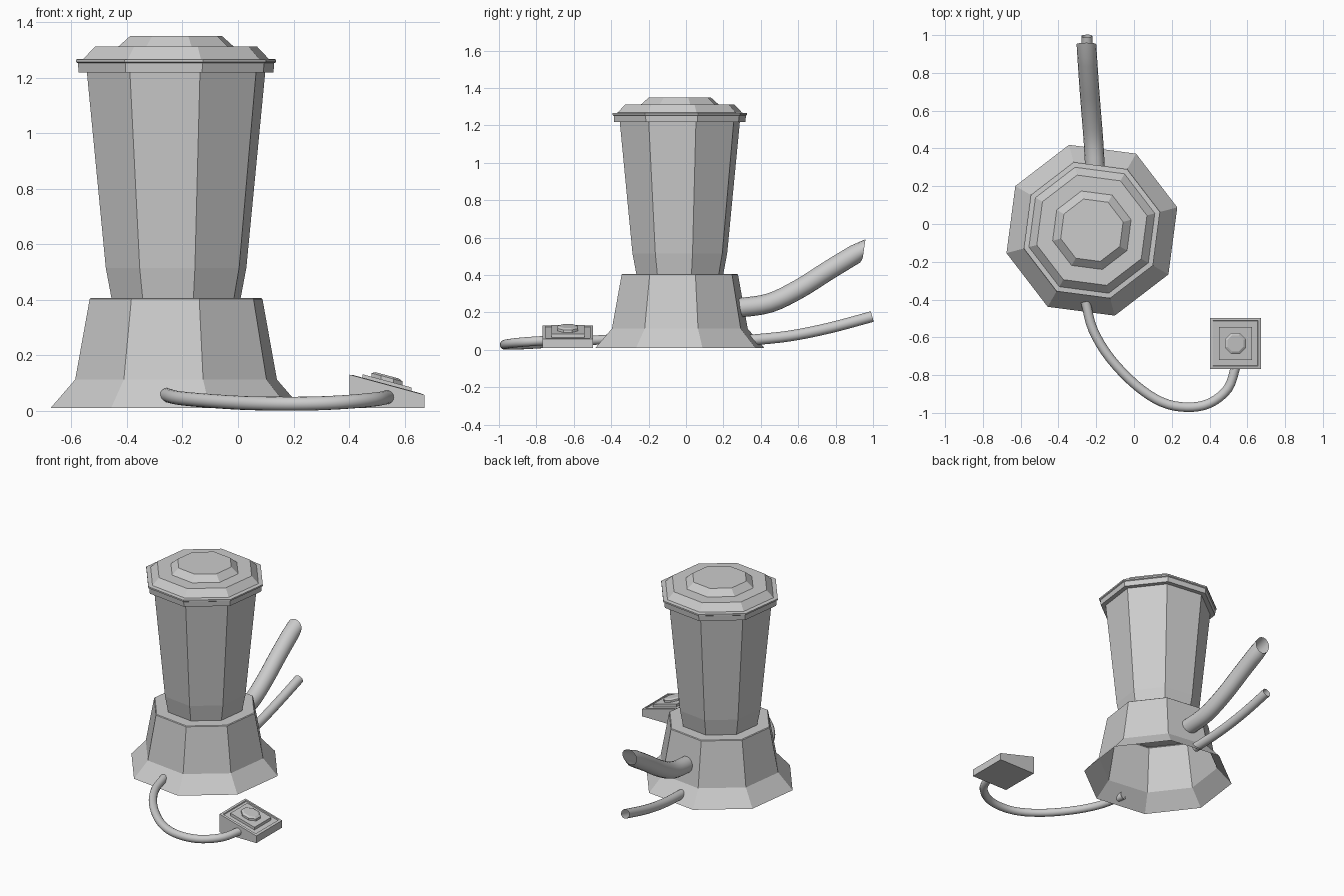
import bpy, bmesh
from math import cos, sin, pi, radians
from mathutils import Vector

if "Cube" in bpy.data.objects:
    bpy.data.objects.remove(bpy.data.objects["Cube"])

CX, CY = -0.223, -0.033   # axis of the canister


def finish(name, bm, smooth=False):
    me = bpy.data.meshes.new(name)
    bmesh.ops.recalc_face_normals(bm, faces=bm.faces)
    bm.to_mesh(me)
    bm.free()
    for p in me.polygons:
        p.use_smooth = smooth
    ob = bpy.data.objects.new(name, me)
    bpy.context.collection.objects.link(ob)
    return ob


def bridge(bm, rings):
    for a, b in zip(rings, rings[1:]):
        n = len(a)
        for i in range(n):
            bm.faces.new((a[i], a[(i + 1) % n], b[(i + 1) % n], b[i]))


def octagon(name, profile, cap_top=False, cap_bottom=False):
    """Eight-sided lathe around the canister axis; profile is (corner radius, z)."""
    bm = bmesh.new()
    rings = []
    for r, z in profile:
        angles = [radians(15 + 45 * i) for i in range(8)]
        rings.append([bm.verts.new((CX + r * cos(a), CY + r * sin(a), z)) for a in angles])
    bridge(bm, rings)
    if cap_top:
        bm.faces.new(rings[-1])
    if cap_bottom:
        bm.faces.new(rings[0])
    return finish(name, bm)


def spline(pts, steps=4):
    """Catmull-Rom points through the given path."""
    p = [Vector(q) for q in pts]
    p = [2 * p[0] - p[1]] + p + [2 * p[-1] - p[-2]]
    out = []
    for i in range(1, len(p) - 2):
        a, b, c, d = p[i - 1:i + 3]
        for k in range(steps):
            t = k / steps
            out.append(0.5 * (2 * b + (c - a) * t + (2 * a - 5 * b + 4 * c - d) * t * t
                              + (3 * b - a - 3 * c + d) * t ** 3))
    return out + [p[-2]]


def tube(name, pts, r, end_normal=None, sides=16):
    """Open tube along a path; end_normal sets a slanted cut at the far end."""
    path = spline(pts)
    bm = bmesh.new()
    rings = []
    for i, c in enumerate(path):
        t = (path[min(i + 1, len(path) - 1)] - path[max(i - 1, 0)]).normalized()
        if end_normal and i == len(path) - 1:
            t = Vector(end_normal).normalized()
        side = t.cross(Vector((0, 0, 1))).normalized()
        up = side.cross(t)
        rings.append([bm.verts.new(c + r * (side * cos(2 * pi * k / sides) + up * sin(2 * pi * k / sides)))
                      for k in range(sides)])
    bridge(bm, rings)
    return finish(name, bm, smooth=True)


# Canister: flared open base, tapered jar, stepped lid
octagon("base", [(0.468, 0.01), (0.376, 0.113), (0.322, 0.403), (0.317, 0.407), (0.22, 0.407)], cap_top=True)
octagon("jar", [(0.241, 0.407), (0.262, 0.515), (0.333, 1.225)])
octagon("lid", [(0.325, 1.218), (0.363, 1.218), (0.366, 1.252), (0.373, 1.256), (0.373, 1.266),
                (0.345, 1.268), (0.302, 1.312), (0.215, 1.312), (0.171, 1.35)], cap_top=True)

# Hoses at the back
tube("large_hose", [(-0.205, 0.27, 0.223), (-0.215, 0.445, 0.25), (-0.228, 0.607, 0.327),
                    (-0.24, 0.767, 0.428), (-0.252, 0.952, 0.54)], 0.052, (0, 1, -0.15))
tube("small_hose", [(-0.21, 0.345, 0.052), (-0.225, 0.553, 0.074), (-0.24, 0.767, 0.117),
                    (-0.25, 0.995, 0.178)], 0.029)

# Cord from base to pedal
tube("cord", [(-0.257, -0.41, 0.057), (-0.217, -0.56, 0.047), (-0.127, -0.71, 0.038),
              (0.01, -0.853, 0.029), (0.148, -0.943, 0.026), (0.28, -0.97, 0.027),
              (0.40, -0.949, 0.033), (0.498, -0.87, 0.042), (0.54, -0.75, 0.05)], 0.025)

# Foot pedal: sloped layers, each corner lifted along the slope of the top
PX, PY = 0.537, -0.632
SLOPE = -0.27


def top_z(x):
    return 0.094 + SLOPE * (x - PX)


def sloped(name, rings):
    """Layers of (corner radius, sides, height above slope or None for the floor)."""
    bm = bmesh.new()
    loops = []
    for r, n, h in rings:
        loop = []
        for i in range(n):
            a = 2 * pi * (i + 0.5) / n
            x, y = PX + r * cos(a), PY + r * sin(a)
            loop.append(bm.verts.new((x, y, 0.01 if h is None else top_z(x) + h)))
        loops.append(loop)
    bridge(bm, loops)
    bm.faces.new(loops[0])
    bm.faces.new(loops[-1])
    return finish(name, bm)


Q = 2 ** 0.5
sloped("pedal_body", [(0.135 * Q, 4, None), (0.135 * Q, 4, 0), (0.12 * Q, 4, 0.002), (0.118 * Q, 4, -0.004)])
sloped("pedal_plate", [(0.088 * Q, 4, -0.01), (0.088 * Q, 4, 0.014)])
sloped("pedal_button", [(0.06, 8, 0.01), (0.06, 8, 0.027), (0.046, 8, 0.034)])
